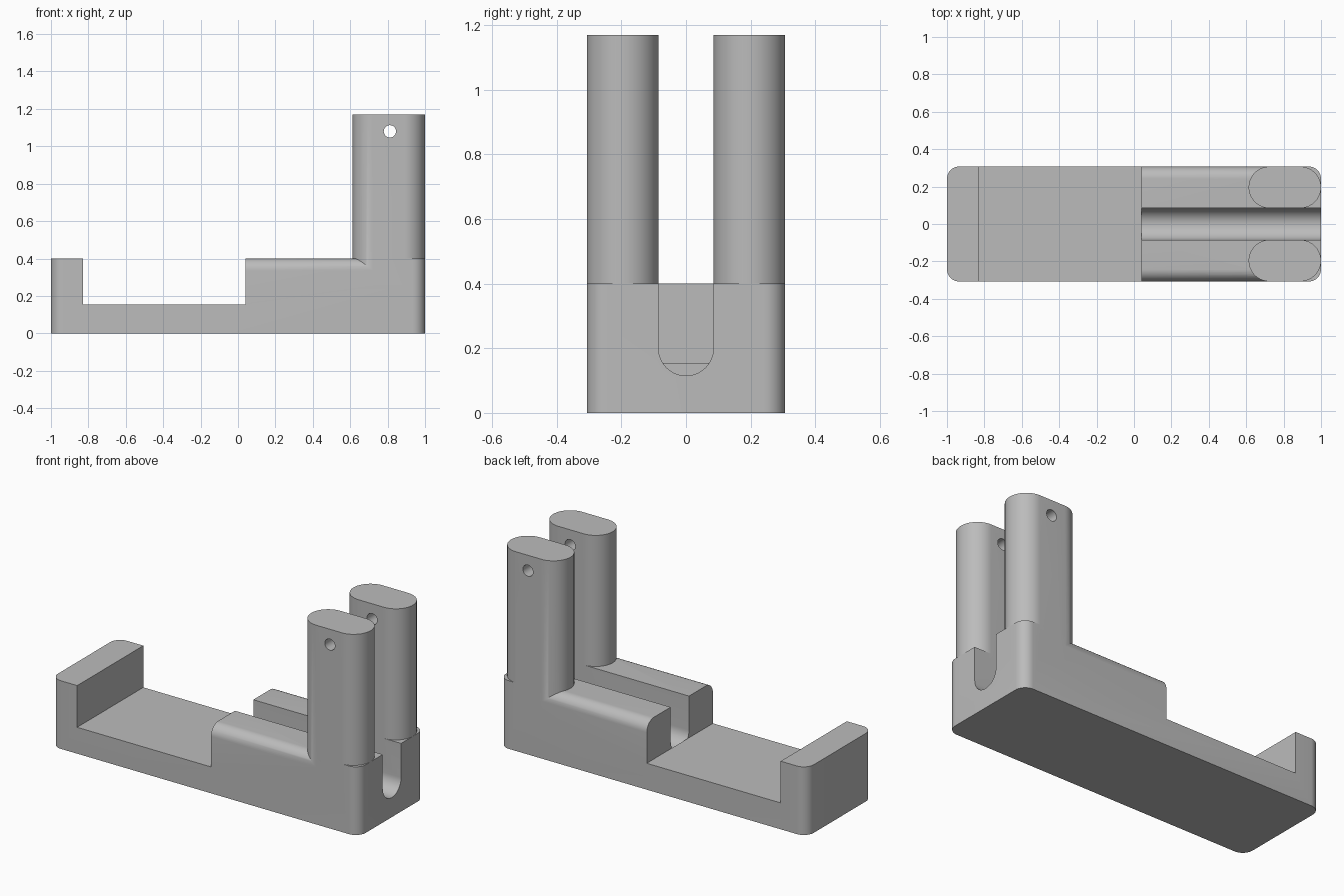
import bpy, bmesh
from math import sin, cos, pi, radians

cube = bpy.data.objects.get("Cube")
if cube:
    bpy.data.objects.remove(cube, do_unlink=True)

HALF_W, SLOT, TOP = 0.307, 0.085, 0.40
POST_R = (HALF_W - SLOT) / 2
POST_Y = (HALF_W + SLOT) / 2
ROUND = 0.065

grey = bpy.data.materials.new("plain_grey")
grey.use_nodes = True
colour = (0.5, 0.5, 0.5, 1)
grey.diffuse_color = colour
grey.node_tree.nodes["Principled BSDF"].inputs["Base Color"].default_value = colour


def arc(cx, cy, r, start, end, steps=12):
    """Points on an arc, angles in degrees."""
    angles = [radians(start + (end - start) * i / steps) for i in range(steps + 1)]
    return [(cx + r * cos(a), cy + r * sin(a)) for a in angles]


def rounded_rect(x0, x1, y0, y1, r, steps=10):
    pts = []
    for cx, cy, a in ((x1 - r, y1 - r, 0), (x0 + r, y1 - r, 90),
                      (x0 + r, y0 + r, 180), (x1 - r, y0 + r, 270)):
        pts += arc(cx, cy, r, a, a + 90, steps)
    return pts


def prism(name, outline, axis, low, high):
    """Extrude a 2D outline along the x, y or z axis."""
    place = {"x": lambda p: (low, p[0], p[1]),
             "y": lambda p: (p[0], low, p[1]),
             "z": lambda p: (p[0], p[1], low)}[axis]
    bm = bmesh.new()
    face = bm.faces.new([bm.verts.new(place(p)) for p in outline])
    top = bmesh.ops.extrude_face_region(bm, geom=[face])["geom"]
    shift = [(high - low) if a == axis else 0 for a in "xyz"]
    bmesh.ops.translate(bm, vec=shift,
                        verts=[v for v in top if isinstance(v, bmesh.types.BMVert)])
    bmesh.ops.remove_doubles(bm, verts=bm.verts, dist=1e-5)
    bmesh.ops.recalc_face_normals(bm, faces=bm.faces)
    mesh = bpy.data.meshes.new(name)
    bm.to_mesh(mesh)
    bm.free()
    mesh.materials.append(grey)
    obj = bpy.data.objects.new(name, mesh)
    bpy.context.collection.objects.link(obj)
    return obj


def combine(target, tool, operation):
    """Apply a boolean and discard the tool."""
    bpy.context.view_layer.objects.active = target
    mod = target.modifiers.new("boolean", "BOOLEAN")
    mod.operation, mod.object, mod.solver = operation, tool, "EXACT"
    bpy.ops.object.modifier_apply(modifier=mod.name)
    bpy.data.objects.remove(tool, do_unlink=True)


# Block with rounded vertical corners
body = prism("base_with_posts", rounded_rect(-1, 1, -HALF_W, HALF_W, ROUND), "z", 0, TOP)

# Open pocket between the end stop and the raised block
pocket = [(-0.83, 0.155), (0.04, 0.155), (0.04, 0.6), (-0.83, 0.6)]
combine(body, prism("pocket_cutter", pocket, "y", -0.5, 0.5), "DIFFERENCE")

# Round-bottomed slot through the raised block
slot = arc(0, 0.2, SLOT, 180, 360, 24) + [(SLOT, 0.6), (-SLOT, 0.6)]
combine(body, prism("slot_cutter", slot, "x", 0.04, 1.2), "DIFFERENCE")

for side in (-1, 1):
    # Rounded outer top edge, ending under the post
    edge = arc(HALF_W - ROUND, TOP - ROUND, ROUND, 0, 90)
    edge += [(HALF_W - ROUND, 0.5), (0.5, 0.5), (0.5, TOP - ROUND)]
    edge = [(side * y, z) for y, z in edge]
    combine(body, prism("edge_cutter", edge, "x", 0.0, 0.613 + POST_R), "DIFFERENCE")

for side in (-1, 1):
    # Upright post with round ends and a pin hole
    y = side * POST_Y
    post = prism("post", rounded_rect(0.613, 1, y - POST_R, y + POST_R, POST_R, 16),
                 "z", 0.25, 1.17)
    hole = arc(0.812, 1.08, 0.033, 0, 345, 23)
    combine(post, prism("hole_cutter", hole, "y", y - 0.3, y + 0.3), "DIFFERENCE")
    combine(body, post, "UNION")

bpy.ops.object.select_all(action="DESELECT")
body.select_set(True)
bpy.context.view_layer.objects.active = body
bpy.ops.object.shade_smooth_by_angle(angle=radians(30))
